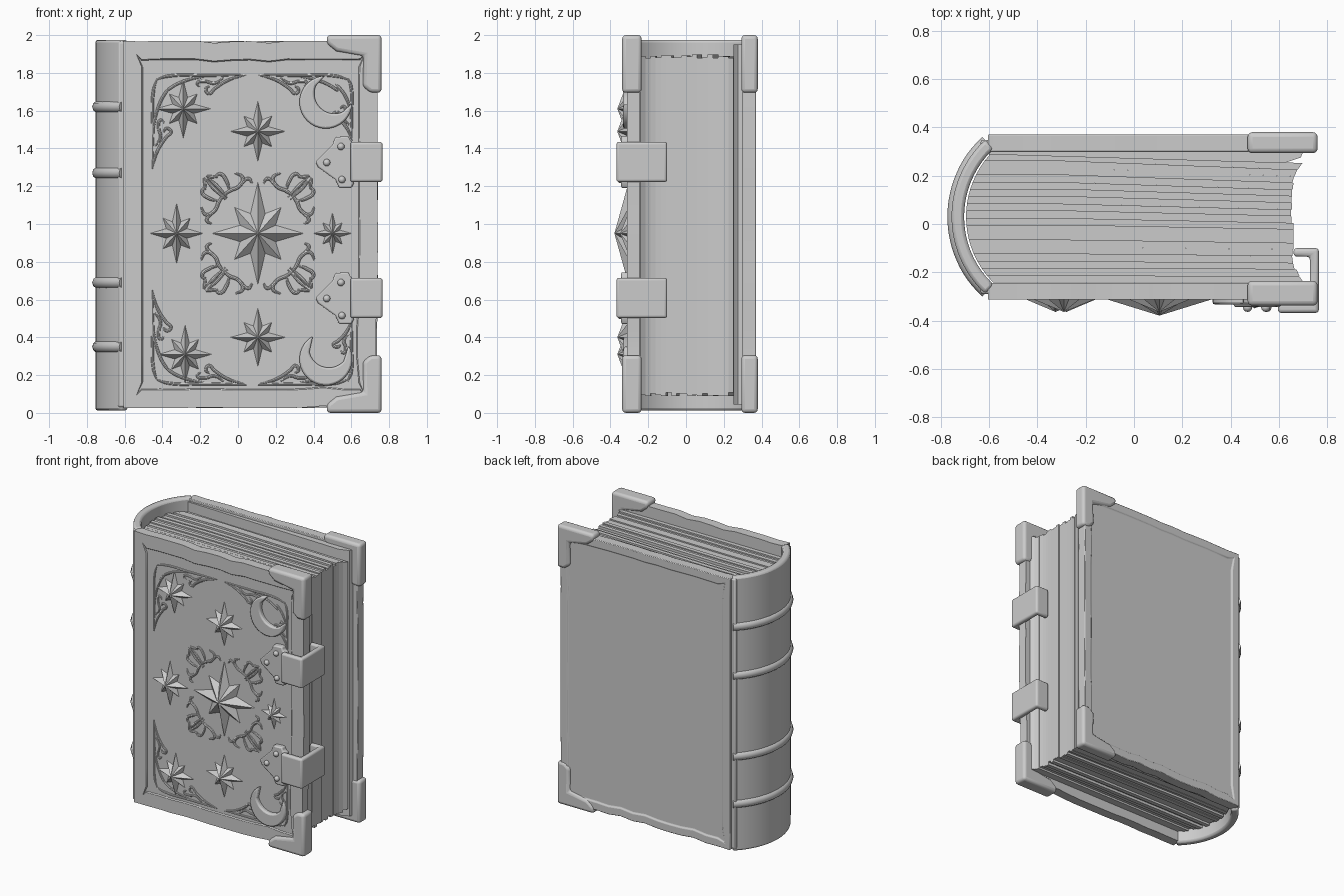
import bpy, bmesh, math, random
from mathutils import Vector

if "Cube" in bpy.data.objects:
    bpy.data.objects.remove(bpy.data.objects["Cube"])

random.seed(4)
CX, CY, R = -0.319, 0.03, 0.436          # spine arc centre and radius


def finish(name, bm, bevel=0.0, segs=2, smooth=True):
    bmesh.ops.recalc_face_normals(bm, faces=bm.faces)
    me = bpy.data.meshes.new(name)
    bm.to_mesh(me)
    bm.free()
    ob = bpy.data.objects.new(name, me)
    bpy.context.collection.objects.link(ob)
    if bevel:
        m = ob.modifiers.new("bevel", 'BEVEL')
        m.width, m.segments, m.limit_method = bevel, segs, 'ANGLE'
        m.angle_limit = math.radians(35)
    bpy.ops.object.select_all(action='DESELECT')
    ob.select_set(True)
    bpy.context.view_layer.objects.active = ob
    if smooth:
        bpy.ops.object.shade_smooth_by_angle(angle=math.radians(35))
    return ob


def add_prism(bm, pts, plane, a, b):
    """Extrude a 2D outline: plane 'xz' runs along y, plane 'xy' along z."""
    at = lambda p, d: (p[0], d, p[1]) if plane == 'xz' else (p[0], p[1], d)
    lo = [bm.verts.new(at(p, a)) for p in pts]
    hi = [bm.verts.new(at(p, b)) for p in pts]
    bm.faces.new(lo)
    top = bm.faces.new(hi)
    n = len(pts)
    for i in range(n):
        bm.faces.new((lo[i], lo[(i + 1) % n], hi[(i + 1) % n], hi[i]))
    return top


def prism(name, pts, plane, a, b, bevel=0.0, segs=2):
    bm = bmesh.new()
    add_prism(bm, pts, plane, a, b)
    return finish(name, bm, bevel, segs)


def tubes(name, paths, depth, taper=False, res=2):
    """Round strands through 3D points, made into one mesh."""
    cu = bpy.data.curves.new(name, 'CURVE')
    cu.dimensions = '3D'
    cu.bevel_depth, cu.bevel_resolution, cu.resolution_u = depth, res, 6
    cu.use_fill_caps = True
    for path in paths:
        s = cu.splines.new('BEZIER')
        s.bezier_points.add(len(path) - 1)
        for i, (bp, p) in enumerate(zip(s.bezier_points, path)):
            bp.co = p
            bp.handle_left_type = bp.handle_right_type = 'AUTO'
            if taper and i in (0, len(path) - 1):
                bp.radius = 0.5
    ob = bpy.data.objects.new(name, cu)
    bpy.context.collection.objects.link(ob)
    bpy.ops.object.select_all(action='DESELECT')
    ob.select_set(True)
    bpy.context.view_layer.objects.active = ob
    bpy.ops.object.convert(target='MESH')
    bpy.ops.object.shade_smooth_by_angle(angle=math.radians(40))


# covers: worn outline with a recessed panel on the outside
def worn_rect(x0, x1, z0, z1, n=14):
    cs = [Vector(c) for c in ((x0, z0), (x1, z0), (x1, z1), (x0, z1))]
    mid = Vector(((x0 + x1) / 2, (z0 + z1) / 2))
    pts = []
    for k in range(4):
        a, b = cs[k], cs[(k + 1) % 4]
        nrm = Vector((-(b - a).y, (b - a).x)).normalized()
        for i in range(n):
            worn = 0 if i == 0 or k == 3 else random.choice((0, 0, .002, .004, .012))
            pts.append(a.lerp(b, i / n) + nrm * worn)
    return pts


def cover(name, inner, outer, margin):
    bm = bmesh.new()
    face = add_prism(bm, worn_rect(-0.605, 0.74, 0.025, 1.97), 'xz', inner, outer)
    bmesh.ops.recalc_face_normals(bm, faces=bm.faces)
    bmesh.ops.inset_region(bm, faces=[face], thickness=margin)
    bmesh.ops.inset_region(bm, faces=[face], thickness=0.006, depth=-0.008)
    finish(name, bm, 0.012)


cover("front_cover", -0.245, -0.312, 0.095)
cover("back_cover", 0.30, 0.37, 0.055)

# spine shell, hinges and raised bands
half = math.asin(0.32 / R)
angs = [math.pi - half + 2 * half * i / 24 for i in range(25)]
arc = lambda r: [(CX + r * math.cos(t), CY + r * math.sin(t)) for t in angs]
prism("spine", arc(R) + arc(R - 0.052)[::-1], 'xy', 0.012, 1.975, 0.014)
for name, y0, y1 in (("front_hinge", -0.29, -0.25), ("back_hinge", 0.305, 0.348)):
    prism(name, [(-0.635, y0), (-0.56, y0), (-0.56, y1), (-0.635, y1)], 'xy', 0.03, 1.965, 0.01)
for z in (0.35, 0.69, 1.27, 1.62):
    tubes("spine_band", [[(x, y, z) for x, y in arc(R - 0.016)[::3]]], 0.033, res=3)

# pages: a stack of leaf bundles following the spine, hollow at the fore edge
bm = bmesh.new()
N = 18
for i in range(N):
    f0, f1 = i / N, (i + 1) / N
    edge = lambda f: (-0.243 + 0.535 * f, -0.243 + 0.495 * f)
    (l0, r0), (l1, r1) = edge(f0), edge(f1)
    back = lambda y: CX + 0.01 - math.sqrt((R - 0.05) ** 2 - (y - CY) ** 2)
    j = random.uniform(-0.006, 0.006)
    fore = lambda f: 0.655 + 0.045 * abs(2 * f - 1) ** 5 + j
    z0, z1 = 0.10 + random.uniform(-.012, .008), 1.885 + random.uniform(-.008, .012)
    add_prism(bm, [(back(l0), l0), (-0.3, l0), (fore(f0), r0), (fore(f1), r1),
                   (-0.3, l1), (back(l1), l1)], 'xy', z0, z1)
finish("pages", bm)
prism("end_papers", [(-0.6, 0.288), (0.62, 0.252), (0.69, 0.275), (0.70, 0.30), (-0.6, 0.302)],
      'xy', 0.045, 1.95)

# metal corner guards
guard = [(0.47, 2.0), (0.76, 2.0), (0.76, 1.695), (0.70, 1.695), (0.66, 1.73),
         (0.665, 1.89), (0.52, 1.915), (0.47, 1.955)]
for side, y0, y1 in (("front", -0.338, -0.235), ("back", 0.293, 0.38)):
    for end in ("top", "bottom"):
        pts = guard if end == "top" else [(x, 2.0 - z) for x, z in guard]
        prism(f"{side}_{end}_corner_guard", pts, 'xz', y0, y1, 0.02, 3)

# clasps: pointed plate, rivets and hooked strap
plate = [(0.41, 1.33), (0.50, 1.42), (0.515, 1.46), (0.585, 1.465), (0.595, 1.44), (0.615, 1.43),
         (0.615, 1.22), (0.60, 1.19), (0.535, 1.19), (0.515, 1.235), (0.425, 1.30)]
strap = [(0.595, -0.368), (0.765, -0.368), (0.765, -0.10), (0.66, -0.10), (0.66, -0.135),
         (0.728, -0.135), (0.728, -0.328), (0.595, -0.328)]
for dz in (0, -0.72):
    prism("clasp_plate", [(x, z + dz) for x, z in plate], 'xz', -0.343, -0.29, 0.008)
    prism("clasp_strap", strap, 'xy', 1.222 + dz, 1.435 + dz, 0.014, 3)
    bm = bmesh.new()
    for x, z in ((0.545, 1.41), (0.47, 1.325), (0.55, 1.235)):
        r = bmesh.ops.create_uvsphere(bm, u_segments=12, v_segments=8, radius=0.019)
        bmesh.ops.translate(bm, verts=r['verts'], vec=(x, -0.345, z + dz))
    finish("clasp_rivets", bm)


# eight-pointed faceted stars: x, z, half width, half height, relief
def star(x, z, w, h, relief):
    bm = bmesh.new()
    ring = []
    for k in range(16):
        s = 0.42 if k % 2 else (1.0 if k % 4 == 0 else 0.72)
        t = k * math.pi / 8
        ring.append(bm.verts.new((x + w * s * math.cos(t), -0.300, z + h * s * math.sin(t))))
    apex = bm.verts.new((x, -0.304 - relief, z))
    for k in range(16):
        bm.faces.new((ring[k], ring[(k + 1) % 16], apex))
    bm.faces.new(ring)
    finish("star", bm, smooth=False)


for s in ((0.105, 0.95, 0.255, 0.285, 0.075), (-0.29, 1.61, 0.155, 0.165, 0.06),
          (0.105, 1.49, 0.155, 0.17, 0.06), (-0.325, 0.95, 0.15, 0.17, 0.06),
          (0.50, 0.95, 0.11, 0.12, 0.045), (-0.28, 0.31, 0.15, 0.165, 0.06),
          (0.105, 0.40, 0.155, 0.165, 0.06)):
    star(*s)


# crescent moons: outer circle minus an offset inner circle
def moon(cx, cz, r, r2, d, direction):
    a = math.acos((d * d + r * r - r2 * r2) / (2 * d * r))
    b = math.acos((d * d + r2 * r2 - r * r) / (2 * d * r2))
    arc_pts = lambda rad, s, e, off: [
        (cx + off * math.cos(direction) + rad * math.cos(direction + s + (e - s) * i / 24),
         cz + off * math.sin(direction) + rad * math.sin(direction + s + (e - s) * i / 24))
        for i in range(25)]
    pts = arc_pts(r, a, 2 * math.pi - a, 0)
    pts += arc_pts(r2, math.pi + b, math.pi - b, d)[1:-1]
    pts2 = arc_pts(r2, 2 * math.pi - (math.pi - (math.pi - b)), b, d)[1:-1]
    prism("moon", arc_pts(r, a, 2 * math.pi - a, 0) + pts2, 'xz', -0.29, -0.333, 0.012)


moon(0.465, 1.645, 0.14, 0.107, 0.065, math.radians(45))
moon(0.465, 0.285, 0.14, 0.105, 0.062, math.radians(75))

# corner filigree, mirrored to the four corners of the panel
arm = [[(0.50, 0), (0.30, 0.004), (0.08, 0.008), (0.025, 0.025)],
       [(0.49, 0.002), (0.40, 0.03), (0.33, 0.075), (0.30, 0.10), (0.285, 0.075), (0.305, 0.06)],
       [(0.38, 0.015), (0.33, 0.045), (0.28, 0.035), (0.24, 0.045), (0.255, 0.065)],
       [(0.28, 0.01), (0.18, 0.03), (0.09, 0.075), (0.075, 0.09)]]
paths = []
for sx in (-1, 1):
    for sz in (-1, 1):
        for line in arm:
            paths.append([(0.075 + sx * (0.53 - u), -0.303, 0.97 + sz * (0.82 - v)) for u, v in line])
            k = 1 if sx < 0 else 0.7
            paths.append([(0.075 + sx * (0.53 - v), -0.303, 0.97 + sz * (0.82 - u * k)) for u, v in line])
tubes("corner_filigree", paths, 0.0085, True)

# centre filigree around the large star, mirrored to four quadrants
scroll = [[(0.30, 0.12), (0.275, 0.08), (0.23, 0.10), (0.205, 0.15), (0.175, 0.19)],
          [(0.205, 0.15), (0.255, 0.165), (0.295, 0.20), (0.275, 0.23)],
          [(0.16, 0.17), (0.22, 0.235), (0.265, 0.275)],
          [(0.275, 0.285), (0.25, 0.28), (0.21, 0.28)],
          [(0.235, 0.09), (0.27, 0.05), (0.245, 0.03)]]
paths = []
for sx in (-1, 1):
    for sz in (-1, 1):
        for line in scroll:
            paths.append([(0.105 + sx * u, -0.303, 0.95 + sz * (v + 0.02)) for u, v in line])
            paths.append([(0.105 + sx * v, -0.303, 0.95 + sz * (u + 0.02)) for u, v in line])
tubes("centre_filigree", paths, 0.010, True)
